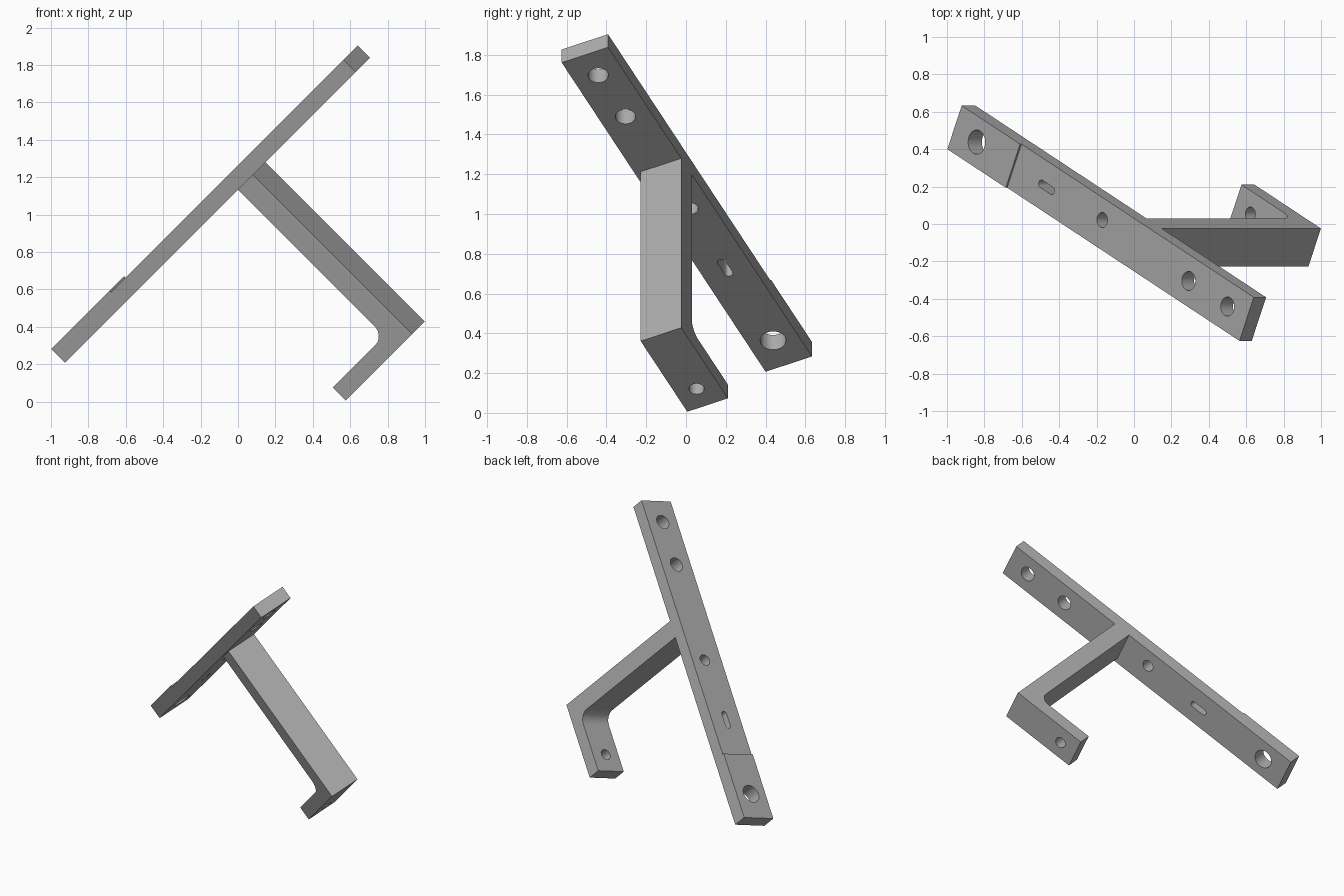
import bpy, bmesh, math
from mathutils import Matrix, Vector

cube = bpy.data.objects.get("Cube")
if cube:
    bpy.data.objects.remove(cube, do_unlink=True)

# Bracket frame: length along the bar, width across it, normal through it
tilt = math.radians(25)
normal = Vector((-1, 0, 1)).normalized()
slope = Vector((1, 0, 1)).normalized()
side = Vector((0, 1, 0))
length = slope * math.cos(tilt) - side * math.sin(tilt)
width = slope * math.sin(tilt) + side * math.cos(tilt)
frame = Matrix((length, width, normal)).transposed().to_4x4()

grey = bpy.data.materials.new("plain_grey")
grey.use_nodes = True
colour = (0.42, 0.42, 0.42, 1)
grey.diffuse_color = colour
grey.node_tree.nodes["Principled BSDF"].inputs["Base Color"].default_value = colour


def prism(name, points, offset):
    """Extrude a flat outline by an offset, in the bracket frame."""
    bm = bmesh.new()
    face = bm.faces.new([bm.verts.new(p) for p in points])
    new = bmesh.ops.extrude_face_region(bm, geom=[face])["geom"]
    bmesh.ops.translate(bm, vec=offset,
                        verts=[v for v in new if isinstance(v, bmesh.types.BMVert)])
    bmesh.ops.recalc_face_normals(bm, faces=bm.faces)
    mesh = bpy.data.meshes.new(name)
    bm.to_mesh(mesh)
    bm.free()
    obj = bpy.data.objects.new(name, mesh)
    bpy.context.collection.objects.link(obj)
    obj.matrix_world = frame
    mesh.materials.append(grey)
    return obj


def side_profile(name, outline, low, high):
    return prism(name, [(l, low, d) for l, d in outline], (0, high - low, 0))


def drill(part, l, w, d, radius, stretch=0.0, sides=32):
    """Cut a round hole, or a slot when stretched along the bar."""
    points = []
    for i in range(sides):
        a = math.tau * (i + 0.5) / sides
        shift = math.copysign(stretch, math.cos(a))
        points.append((l + shift + radius * math.cos(a), w + radius * math.sin(a), d - 0.2))
    cutter = prism("hole_cutter", points, (0, 0, 0.4))
    cut = part.modifiers.new("hole", "BOOLEAN")
    cut.operation = "DIFFERENCE"
    cut.solver = "EXACT"
    cut.object = cutter
    return cutter


def finish(part, cutters):
    """Apply the holes and remove the cutters."""
    bpy.context.view_layer.update()
    graph = bpy.context.evaluated_depsgraph_get()
    part.data = bpy.data.meshes.new_from_object(part.evaluated_get(graph))
    part.modifiers.clear()
    for cutter in cutters:
        bpy.data.objects.remove(cutter, do_unlink=True)
    bpy.ops.object.select_all(action="DESELECT")
    part.select_set(True)
    bpy.context.view_layer.objects.active = part
    bpy.ops.object.shade_smooth_by_angle(angle=math.radians(30))


# Long bar with a slightly raised pad at its low end
under, top, pad = 0.80, 0.893, 0.904
bar = side_profile("mounting_bar", [
    (-0.629, under), (1.796, under), (1.796, top),
    (-0.142, top), (-0.142, pad), (-0.629, pad)], 0.148, 0.405)
mid = 0.276
bar_cutters = [
    drill(bar, -0.444, mid, 0.85, 0.065),
    drill(bar, 0.127, mid, 0.85, 0.021, 0.043),
    drill(bar, 0.582, 0.295, 0.85, 0.04),
    drill(bar, 1.312, mid, 0.85, 0.051),
    drill(bar, 1.636, mid, 0.85, 0.051)]
finish(bar, bar_cutters)

# Leg and foot in one bent piece with a rounded inner corner
inner, outer, sole, step, r = 0.80, 0.925, -0.404, -0.305, 0.075
bend = [(inner - r + r * math.cos(a), step + r - r * math.sin(a))
        for a in (math.pi / 2 * i / 10 for i in range(11))]
leg = side_profile("leg_and_foot", [
    (0.371, sole), (outer, sole), (outer, under + 0.03),
    (inner, under + 0.03)] + bend + [(0.371, step)], 0.18, 0.405)
finish(leg, [drill(leg, 0.498, 0.291, -0.355, 0.038)])
